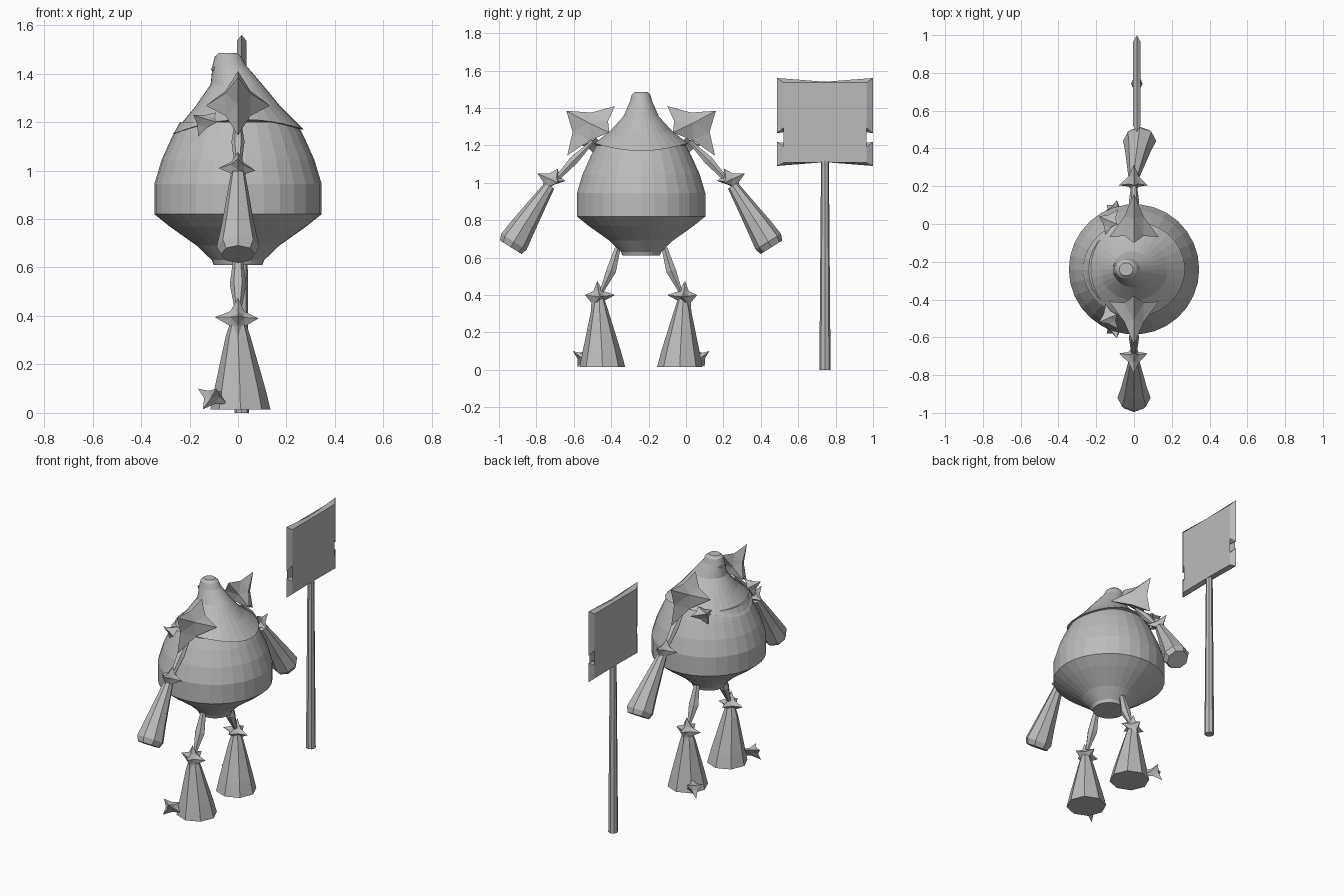
import bpy, bmesh, math
from mathutils import Vector

if "Cube" in bpy.data.objects:
    bpy.data.objects.remove(bpy.data.objects["Cube"])

grey = bpy.data.materials.new("light_grey")
grey.diffuse_color = (0.5, 0.5, 0.5, 1)
grey.use_nodes = True
grey.node_tree.nodes["Principled BSDF"].inputs["Base Color"].default_value = grey.diffuse_color
CY = -0.24  # the figure is symmetric about y = CY


def finish(bm, name):
    bmesh.ops.remove_doubles(bm, verts=bm.verts, dist=0.0002)
    bmesh.ops.recalc_face_normals(bm, faces=bm.faces)
    me = bpy.data.meshes.new(name)
    bm.to_mesh(me)
    bm.free()
    me.materials.append(grey)
    ob = bpy.data.objects.new(name, me)
    bpy.context.collection.objects.link(ob)
    return ob


def loft(name, rings):
    """Skin closed rings of points and cap both ends."""
    bm = bmesh.new()
    vs = [[bm.verts.new(p) for p in r] for r in rings]
    n = len(vs[0])
    for a, b in zip(vs, vs[1:]):
        for i in range(n):
            j = (i + 1) % n
            bm.faces.new((a[i], a[j], b[j], b[i]))
    bm.faces.new(vs[0])
    bm.faces.new(vs[-1])
    return finish(bm, name)


def side(p, s):
    return Vector((p[0], CY + s * (p[1] - CY), p[2]))


def limb(name, stations, sides, s=1, flat_ends=False):
    """Tapered limb along (point, x radius, other radius) stations."""
    pts = [side(p, s) for p, _, _ in stations]
    axis = (pts[-1] - pts[0]).normalized()
    if flat_ends:
        axis = Vector((0, 0, -1))
    u = Vector((1, 0, 0))
    v = axis.cross(u).normalized()
    rings = []
    for c, (_, ru, rv) in zip(pts, stations):
        rings.append([c + u * ru * math.cos(2 * math.pi * i / sides)
                      + v * rv * math.sin(2 * math.pi * i / sides) for i in range(sides)])
    return loft(name, rings)


def star(name, tips, s=1, pull=0.78):
    """Spiky star: hull of the tips with edge midpoints pulled inwards."""
    bm = bmesh.new()
    tips = [side(t, s) for t in tips]
    c = sum(tips, Vector()) / len(tips)
    vs = [bm.verts.new(t) for t in tips]
    bmesh.ops.convex_hull(bm, input=vs)
    old = {tuple(v.co) for v in bm.verts}
    bmesh.ops.subdivide_edges(bm, edges=bm.edges[:], cuts=1, use_grid_fill=True)
    for v in bm.verts:
        if tuple(v.co) not in old:
            v.co = c + (v.co - c) * pull
    bmesh.ops.triangulate(bm, faces=bm.faces)
    return finish(bm, name)


def disc(z, rx, ry, cx=0, n=30, wave=0.0, tilt=0.0):
    out = []
    for i in range(n):
        a = 2 * math.pi * i / n
        out.append((cx + rx * math.cos(a), CY + ry * math.sin(a),
                    z - wave * math.cos(2 * a) + tilt * math.cos(a)))
    return out


# round body
body = [(0.61, 0.10), (0.63, 0.108), (0.69, 0.17), (0.77, 0.283), (0.82, 0.345),
        (0.945, 0.345), (1.045, 0.315), (1.14, 0.272), (1.2, 0.24)]
loft("body", [disc(z, r, r) for z, r in body])

# pointed hood with a wavy rim and a tip leaning to -x
loft("hood", [disc(1.185, 0.235, 0.22, wave=0.022, tilt=0.008),
              disc(1.185, 0.27, 0.252, wave=0.025, tilt=0.01),
              disc(1.27, 0.178, 0.165, wave=0.008),
              disc(1.355, 0.107, 0.095, -0.006),
              disc(1.434, 0.069, 0.06, -0.036),
              disc(1.47, 0.055, 0.05, -0.041),
              disc(1.486, 0.036, 0.034, -0.042)])

for s, tag in ((1, "right"), (-1, "left")):
    # eyes near the hood tip
    bm = bmesh.new()
    bmesh.ops.create_icosphere(bm, subdivisions=1, radius=0.012)
    bmesh.ops.translate(bm, verts=bm.verts, vec=side((-0.1, CY + 0.022, 1.42), s))
    finish(bm, tag + "_eye")

    # shoulder, chest, elbow, knee and toe spikes
    star(tag + "_shoulder_spike", [(0, -0.10, 1.41), (0, 0.16, 1.385), (0, 0.155, 1.145),
         (0.132, -0.07, 1.268), (-0.132, -0.07, 1.268)], s)
    star(tag + "_chest_spike", [(-0.185, 0.04, 1.23), (-0.165, 0.0, 1.14), (-0.085, 0.075, 1.2),
         (-0.15, -0.055, 1.21), (-0.09, 0.0, 1.24)], s, 0.8)
    star(tag + "_elbow_spike", [(0, 0.205, 1.075), (0, 0.315, 1.05), (0, 0.29, 0.945),
         (0, 0.165, 1.01), (0.072, 0.205, 1.0), (-0.08, 0.205, 1.01)], s, 0.72)
    star(tag + "_knee_spike", [(0, -0.005, 0.475), (0, 0.06, 0.4), (0, -0.1, 0.4),
         (0, 0.03, 0.285), (0.085, -0.02, 0.39), (-0.095, -0.02, 0.395)], s, 0.65)
    star(tag + "_toe_spike", [(-0.165, 0.06, 0.10), (-0.09, 0.125, 0.10), (-0.145, 0.1, 0.015),
         (-0.04, 0.05, 0.035), (-0.06, 0.02, 0.09)], s, 0.72)

    # arms
    dx = 0.03 if s > 0 else 0.0
    limb(tag + "_upper_arm", [((0, 0.02, 1.22), 0.01, 0.01), ((0, 0.12, 1.12), 0.027, 0.027),
         ((0, 0.23, 1.0), 0.012, 0.012)], 6, s)
    limb(tag + "_forearm", [((0, 0.25, 0.985), 0.03, 0.03), ((dx * 0.7, 0.385, 0.775), 0.068, 0.066),
         ((dx, 0.44, 0.685), 0.088, 0.08), ((dx, 0.457, 0.655), 0.07, 0.068)], 8, s)

    # legs
    limb(tag + "_thigh", [((0, -0.115, 0.65), 0.018, 0.018), ((0, -0.08, 0.53), 0.034, 0.03),
         ((0, -0.03, 0.42), 0.012, 0.012)], 6, s)
    limb(tag + "_shin", [((0, -0.015, 0.40), 0.022, 0.022), ((0, -0.018, 0.32), 0.05, 0.045),
         ((0.008, -0.03, 0.1), 0.105, 0.102), ((0.01, -0.033, 0.015), 0.124, 0.122)], 8, s, True)

# staff pole
PX, PY = 0.015, 0.743
pole = [[(PX + r * math.cos(i * math.pi / 4), PY + r * math.sin(i * math.pi / 4), z)
         for i in range(8)] for z, r in ((0, 0.03), (1.12, 0.021))]
loft("staff_pole", pole)

# staff head: sharp-edged plate with side notches and an octagonal hole
edge = [(0, 1.54), (0.256, 1.56), (0.256, 1.265), (0.12, 1.287), (0.12, 1.2),
        (0.256, 1.218), (0.256, 1.09), (0, 1.115)]
flat = [(0, 1.535), (0.222, 1.535), (0.222, 1.295), (0.12, 1.295), (0.12, 1.192),
        (0.222, 1.192), (0.222, 1.107), (0, 1.11)]
hole = [(0.094 * math.cos(a), 1.393 + 0.094 * math.sin(a))
        for a in (math.radians(-90 + 45 * i) for i in range(5))]
bm = bmesh.new()
for m in (1, -1):
    loops = [[bm.verts.new((PX + t, PY + m * y, z)) for y, z in outline + hole]
             for outline, t in ((flat, 0.02), (edge, 0.0), (flat, -0.02))]
    n = len(loops[0])
    for a, b in zip(loops, loops[1:]):
        for i in range(n):
            if i in (7, n - 1):  # open where the halves meet
                continue
            j = (i + 1) % n
            bm.faces.new((a[i], a[j], b[j], b[i]))
    caps = [bm.faces.new(loops[0]), bm.faces.new(loops[2])]
    bmesh.ops.triangulate(bm, faces=caps, ngon_method='EAR_CLIP')
finish(bm, "staff_head")
